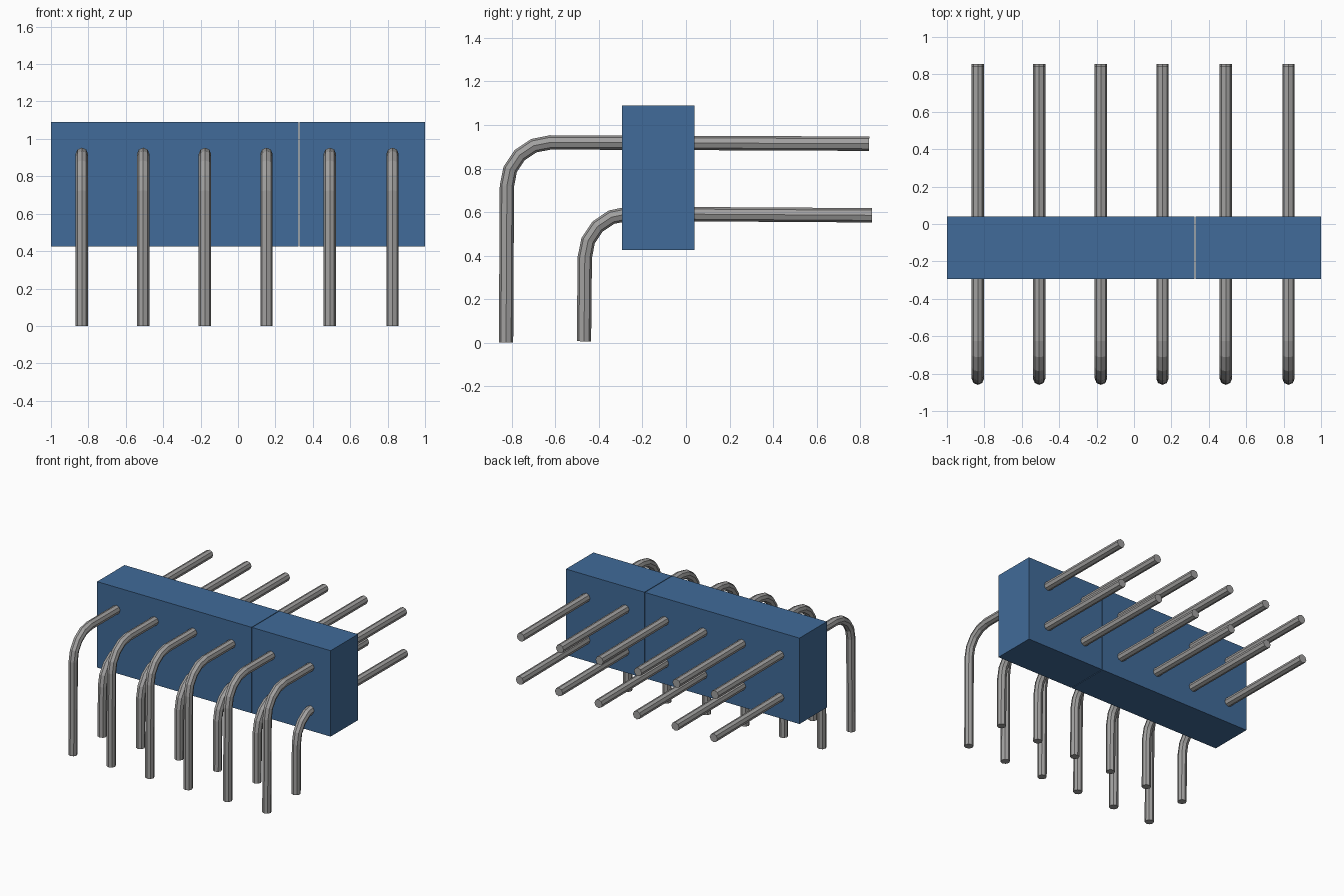
import bpy, bmesh, math
from mathutils import Vector

old = bpy.data.objects.get("Cube")
if old:
    bpy.data.objects.remove(old, do_unlink=True)


def material(name, rgb):
    m = bpy.data.materials.new(name)
    m.use_nodes = True
    m.diffuse_color = (*rgb, 1)
    m.node_tree.nodes["Principled BSDF"].inputs["Base Color"].default_value = (*rgb, 1)
    return m


BLUE = material("blue plastic", (0.052, 0.147, 0.319))
GREY = material("grey metal", (0.36, 0.355, 0.35))


def finish(bm, name, mat):
    bmesh.ops.recalc_face_normals(bm, faces=bm.faces)
    mesh = bpy.data.meshes.new(name)
    bm.to_mesh(mesh)
    bm.free()
    mesh.materials.append(mat)
    obj = bpy.data.objects.new(name, mesh)
    bpy.context.collection.objects.link(obj)
    return obj


def block(name, lo, hi):
    bm = bmesh.new()
    bmesh.ops.create_cube(bm, size=1)
    for v in bm.verts:
        v.co = [(a + b) / 2 + c * (b - a) for a, b, c in zip(lo, hi, v.co)]
    return finish(bm, name, BLUE)


def pin(name, x, back, bend, foot, sides=8, radius=0.033, steps=4):
    """Bent rod swept in the y-z plane: back end, corner of the bend, foot end."""
    r = 0.2
    path = [Vector(back)]
    for i in range(steps + 1):
        a = math.pi / 2 * (1 + i / steps)
        path.append(Vector((bend[0] + r + r * math.cos(a), bend[1] - r + r * math.sin(a))))
    path.append(Vector(foot))
    bm = bmesh.new()
    rings = []
    for i, p in enumerate(path):
        d_in = (p - path[max(i - 1, 0)]).normalized()
        d_out = (path[min(i + 1, len(path) - 1)] - p).normalized()
        t = (d_in + d_out).normalized()
        ring = []
        for k in range(sides):
            a = 2 * math.pi * k / sides
            s = radius * math.sin(a)
            ring.append(bm.verts.new((x + radius * math.cos(a), p.x - t.y * s, p.y + t.x * s)))
        rings.append(ring)
    for r0, r1 in zip(rings, rings[1:]):
        for k in range(sides):
            j = (k + 1) % sides
            bm.faces.new((r0[k], r0[j], r1[j], r1[k]))
    bm.faces.new(rings[0])
    bm.faces.new(rings[-1])
    return finish(bm, name, GREY)


# Housing: two blocks meeting at a thin seam
block("long_housing", (-1, -0.295, 0.425), (0.323, 0.04, 1.09))
block("short_housing", (0.328, -0.295, 0.425), (1, 0.04, 1.09))

# Two rows of right-angle pins
for n, x in enumerate((-0.835, -0.507, -0.177, 0.152, 0.491, 0.826), 1):
    pin(f"upper_pin_{n}", x, (0.842, 0.914), (-0.823, 0.92), (-0.827, 0.0))
    pin(f"lower_pin_{n}", x, (0.855, 0.585), (-0.465, 0.592), (-0.469, 0.006))
